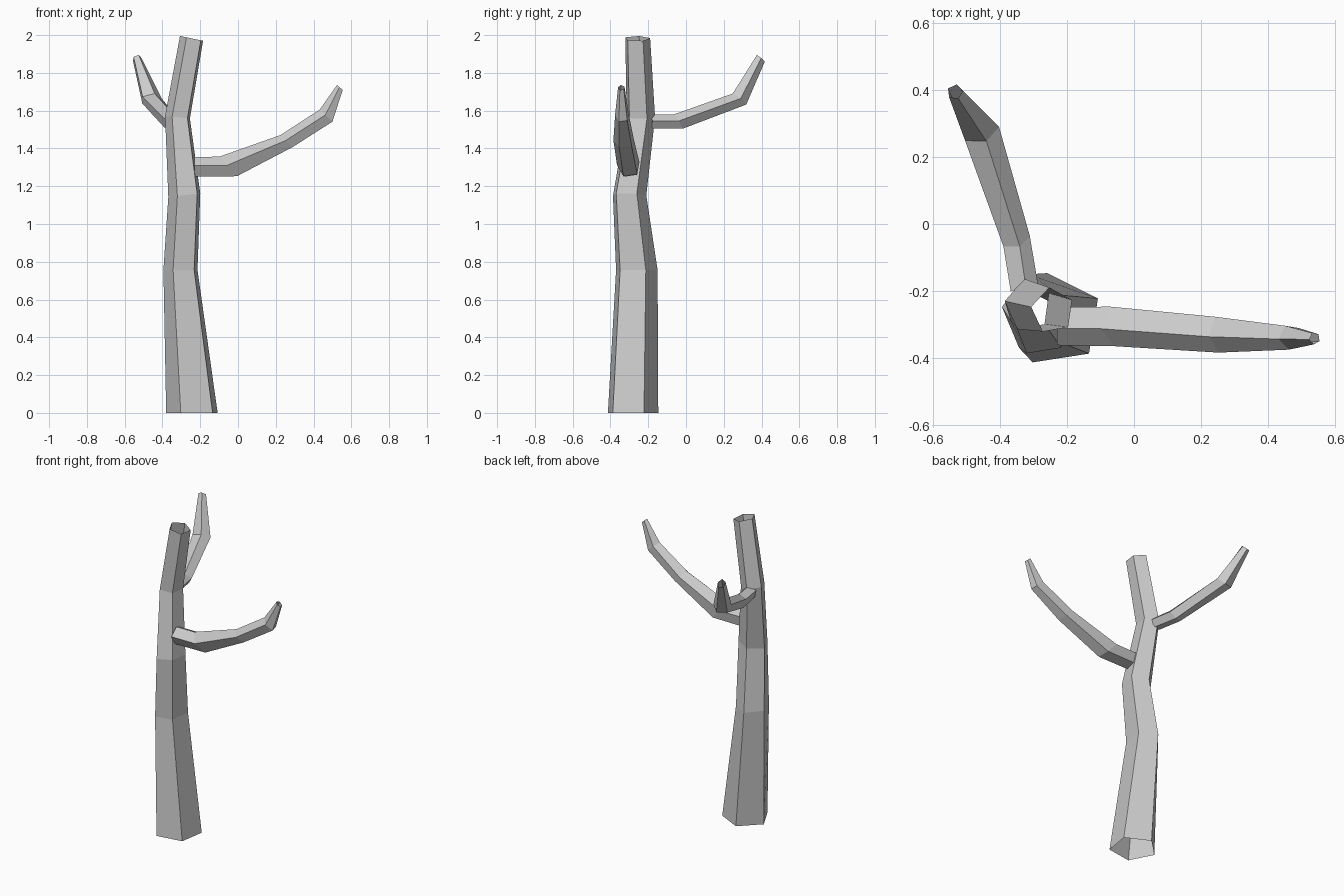
import bpy, bmesh
from math import cos, sin, radians
from mathutils import Vector

cube = bpy.data.objects.get("Cube")
if cube:
    bpy.data.objects.remove(cube, do_unlink=True)

bark = bpy.data.materials.new("grey bark")
bark.use_nodes = True
GREY = (0.6, 0.6, 0.6, 1)
bark.diffuse_color = GREY
bark.node_tree.nodes["Principled BSDF"].inputs["Base Color"].default_value = GREY

SIDES = 5
ANGLES = [radians(27 + 360 / SIDES * k) for k in range(SIDES)]


def tube(name, rings):
    """Open five-sided tube; each ring is (centre, side axis, up axis)."""
    bm = bmesh.new()
    loops = []
    for centre, side, up in rings:
        c, s, u = Vector(centre), Vector(side), Vector(up)
        loops.append([bm.verts.new(c + s * cos(a) + u * sin(a)) for a in ANGLES])
    for low, high in zip(loops, loops[1:]):
        for i in range(SIDES):
            j = (i + 1) % SIDES
            bm.faces.new((low[i], low[j], high[j], high[i]))
    mesh = bpy.data.meshes.new(name)
    bm.to_mesh(mesh)
    bm.free()
    mesh.materials.append(bark)
    obj = bpy.data.objects.new(name, mesh)
    bpy.context.collection.objects.link(obj)
    return obj


# Trunk: centre, x radius, y radius, tilt towards +x
trunk = [
    ((-0.237, -0.287, 0.0), 0.145, 0.142, 0),
    ((-0.30, -0.266, 0.757), 0.096, 0.117, 0),
    ((-0.28, -0.303, 1.153), 0.09, 0.094, -0.12),
    ((-0.317, -0.243, 1.565), 0.07, 0.08, 0.1),
    ((-0.243, -0.259, 1.982), 0.065, 0.07, 0.21),
]
tube("trunk", [(c, (rx, 0, -tilt * rx), (0, ry, 0)) for c, rx, ry, tilt in trunk])


def branch(name, heading, rings):
    """Rings are (centre, side radius, backward lean, height radius)."""
    h = Vector((*heading, 0)).normalized()
    left = Vector((-h.y, h.x, 0))
    tube(name, [(c, left * r, Vector((0, 0, rise)) - h * lean)
                for c, r, lean, rise in rings])


# Long branch reaching to the left side
branch("left_branch", (1, 0), [
    ((-0.23, -0.303, 1.30), 0.06, 0, 0.056),
    ((-0.05, -0.303, 1.302), 0.063, 0.05, 0.055),
    ((0.258, -0.328, 1.437), 0.057, 0.034, 0.034),
    ((0.468, -0.338, 1.572), 0.038, 0.036, 0.034),
    ((0.54, -0.342, 1.722), 0.018, 0.016, 0.014),
])

# Shorter branch reaching backwards
branch("back_branch", (-0.28, 0.96), [
    ((-0.33, -0.19, 1.54), 0.045, 0, 0.04),
    ((-0.355, -0.045, 1.54), 0.045, 0.025, 0.04),
    ((-0.46, 0.28, 1.66), 0.058, 0.037, 0.031),
    ((-0.535, 0.395, 1.876), 0.024, 0.022, 0.019),
])
